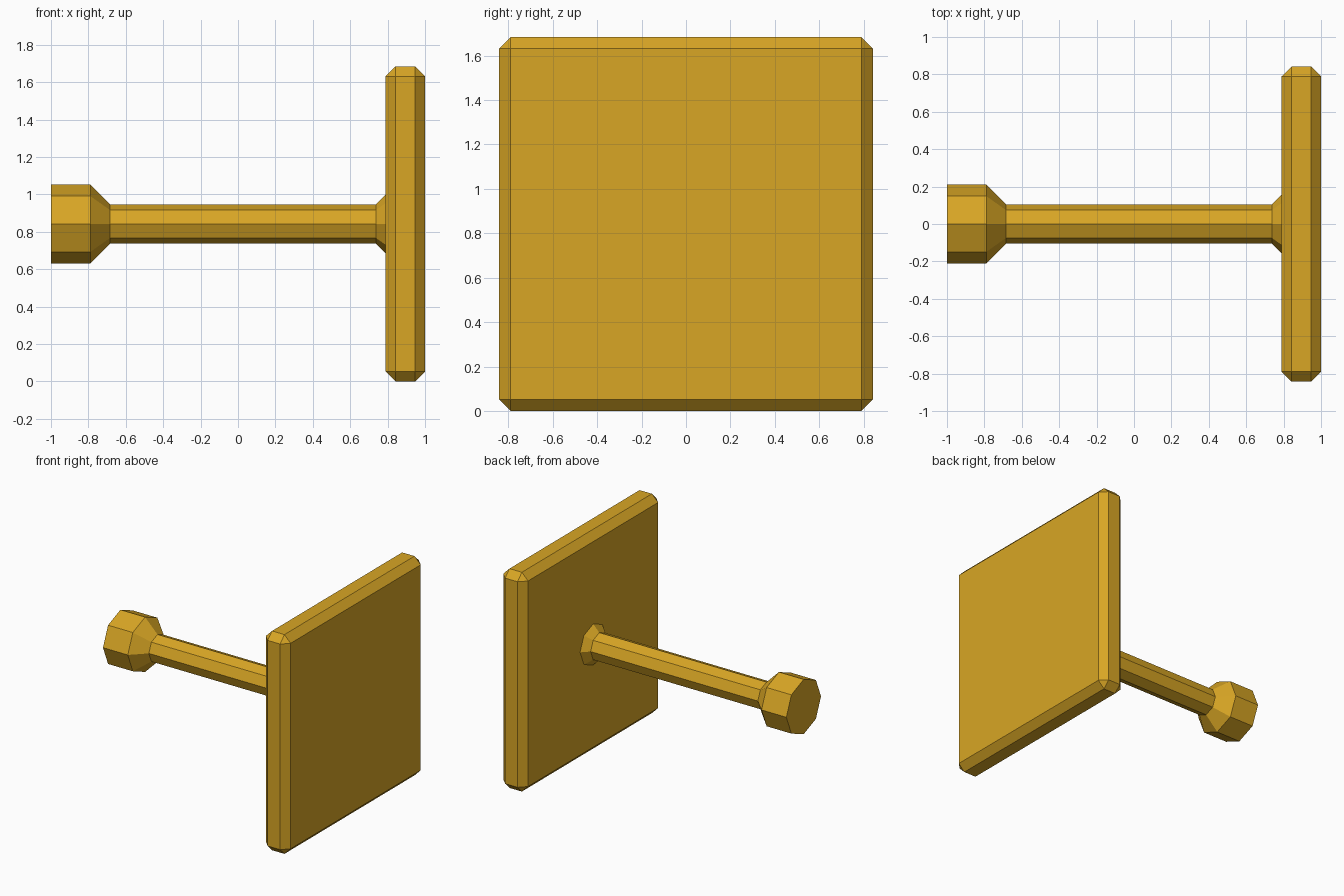
import bpy, bmesh, math

if "Cube" in bpy.data.objects:
    bpy.data.objects.remove(bpy.data.objects["Cube"])

gold = bpy.data.materials.new("gold")
gold.diffuse_color = (0.69, 0.38, 0.018, 1)
gold.use_nodes = True
gold.node_tree.nodes["Principled BSDF"].inputs["Base Color"].default_value = gold.diffuse_color

MID_Z = 0.8421  # height of the shaft axis


def make_object(name, bm):
    bmesh.ops.recalc_face_normals(bm, faces=bm.faces)
    mesh = bpy.data.meshes.new(name)
    bm.to_mesh(mesh)
    bm.free()
    mesh.materials.append(gold)
    obj = bpy.data.objects.new(name, mesh)
    bpy.context.collection.objects.link(obj)
    return obj


def lathe_x(name, profile, sides=8):
    """Closed solid turned around the x axis from (x, radius) points."""
    bm = bmesh.new()
    rings = []
    for x, r in profile:
        angles = [math.tau * i / sides for i in range(sides)]
        rings.append([bm.verts.new((x, r * math.cos(a), MID_Z + r * math.sin(a)))
                      for a in angles])
    for a, b in zip(rings, rings[1:]):
        for i in range(sides):
            j = (i + 1) % sides
            bm.faces.new((a[i], a[j], b[j], b[i]))
    bm.faces.new(rings[0])
    bm.faces.new(rings[-1])
    return make_object(name, bm)


# Square plate with chamfered edges
bm = bmesh.new()
bmesh.ops.create_cube(bm, size=1)
bmesh.ops.scale(bm, vec=(0.2105, 1.6842, 1.6842), verts=bm.verts)
bmesh.ops.translate(bm, vec=(0.89475, 0, MID_Z), verts=bm.verts)
bmesh.ops.bevel(bm, geom=bm.edges[:], offset=0.0526, segments=1,
                affect='EDGES', profile=0.5)
make_object("square_plate", bm)

# Octagonal shaft with knob at one end and flared collar at the plate
lathe_x("knobbed_shaft", [(-1.0, 0.2105), (-0.7895, 0.2105), (-0.6842, 0.1053),
                          (0.7368, 0.1053), (0.7895, 0.1579)])
